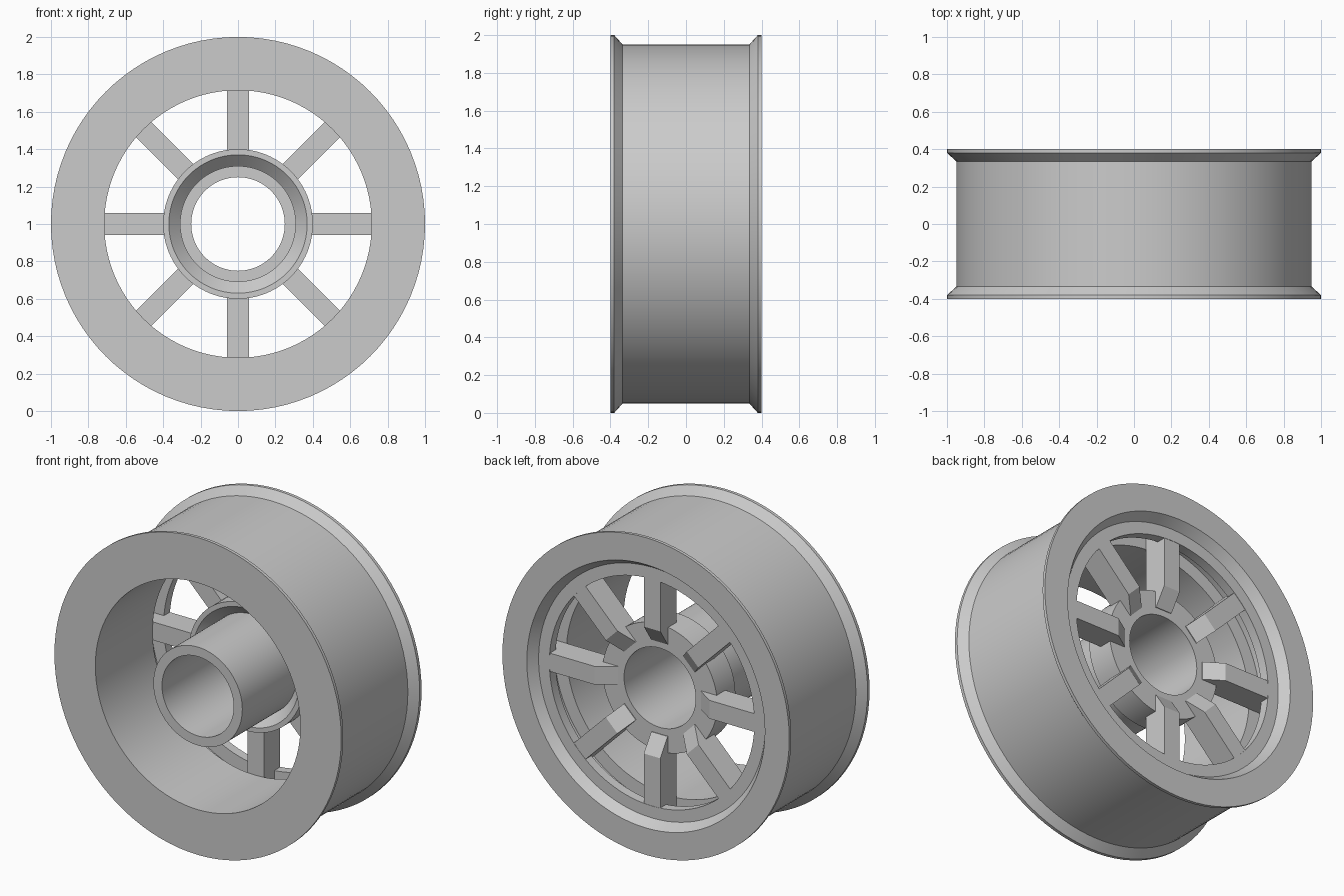
import bpy, bmesh, math
from mathutils import Matrix, Vector

cube = bpy.data.objects.get("Cube")
if cube:
    bpy.data.objects.remove(cube, do_unlink=True)

# Single grey material
grey = bpy.data.materials.new("light grey")
grey.use_nodes = True
colour = (0.6, 0.6, 0.6, 1)
grey.diffuse_color = colour
grey.node_tree.nodes["Principled BSDF"].inputs["Base Color"].default_value = colour

AXLE = Matrix.Translation((0, 0, 1))


def finish(name, bm, smooth):
    bmesh.ops.recalc_face_normals(bm, faces=bm.faces)
    bm.transform(AXLE)
    mesh = bpy.data.meshes.new(name)
    bm.to_mesh(mesh)
    bm.free()
    mesh.materials.append(grey)
    obj = bpy.data.objects.new(name, mesh)
    bpy.context.collection.objects.link(obj)
    if smooth:
        bpy.ops.object.select_all(action="DESELECT")
        obj.select_set(True)
        bpy.context.view_layer.objects.active = obj
        bpy.ops.object.shade_smooth_by_angle(angle=math.radians(25))
    return obj


def lathe(name, profile, steps=96):
    """Turn a closed (radius, y) profile about the y axis."""
    bm = bmesh.new()
    verts = [bm.verts.new((r, y, 0)) for r, y in profile]
    edges = [bm.edges.new((v, verts[i - 1])) for i, v in enumerate(verts)]
    bmesh.ops.spin(bm, geom=verts + edges, cent=(0, 0, 0), axis=(0, 1, 0),
                   angle=math.tau, steps=steps, use_merge=True)
    bmesh.ops.remove_doubles(bm, verts=bm.verts, dist=0.0001)
    return finish(name, bm, True)


# Rim: flared flanges, thick barrel, recessed back lip with a groove behind it
lathe("rim", [
    (0.715, -0.4), (1, -0.4), (1, -0.38), (0.95, -0.335),
    (0.95, 0.335), (1, 0.38), (1, 0.4), (0.83, 0.4),
    (0.79, 0.34), (0.715, 0.34), (0.715, 0.28),
    (0.8, 0.28), (0.8, 0.17), (0.715, 0.17)])

# Hub: long axle tube with a collar that has a tapered recess in front
lathe("hub", [
    (0.25, -0.4), (0.31, -0.4), (0.31, 0.14), (0.37, 0.08),
    (0.4, 0.08), (0.4, 0.26), (0.25, 0.26)])

# Spokes: extruded side outline with a sloped inner end
SPOKES = 8
HALF_WIDTH = 0.0575
outline = [(0.3, 0.175), (0.79, 0.175), (0.79, 0.338), (0.4, 0.338), (0.29, 0.265)]
for i in range(SPOKES):
    bm = bmesh.new()
    face = bm.faces.new([bm.verts.new((-HALF_WIDTH, y, r)) for r, y in outline])
    side = bmesh.ops.extrude_face_region(bm, geom=[face])
    moved = [g for g in side["geom"] if isinstance(g, bmesh.types.BMVert)]
    bmesh.ops.translate(bm, verts=moved, vec=Vector((2 * HALF_WIDTH, 0, 0)))
    bm.transform(Matrix.Rotation(math.tau * i / SPOKES, 4, "Y"))
    finish(f"spoke_{i + 1}", bm, False)
